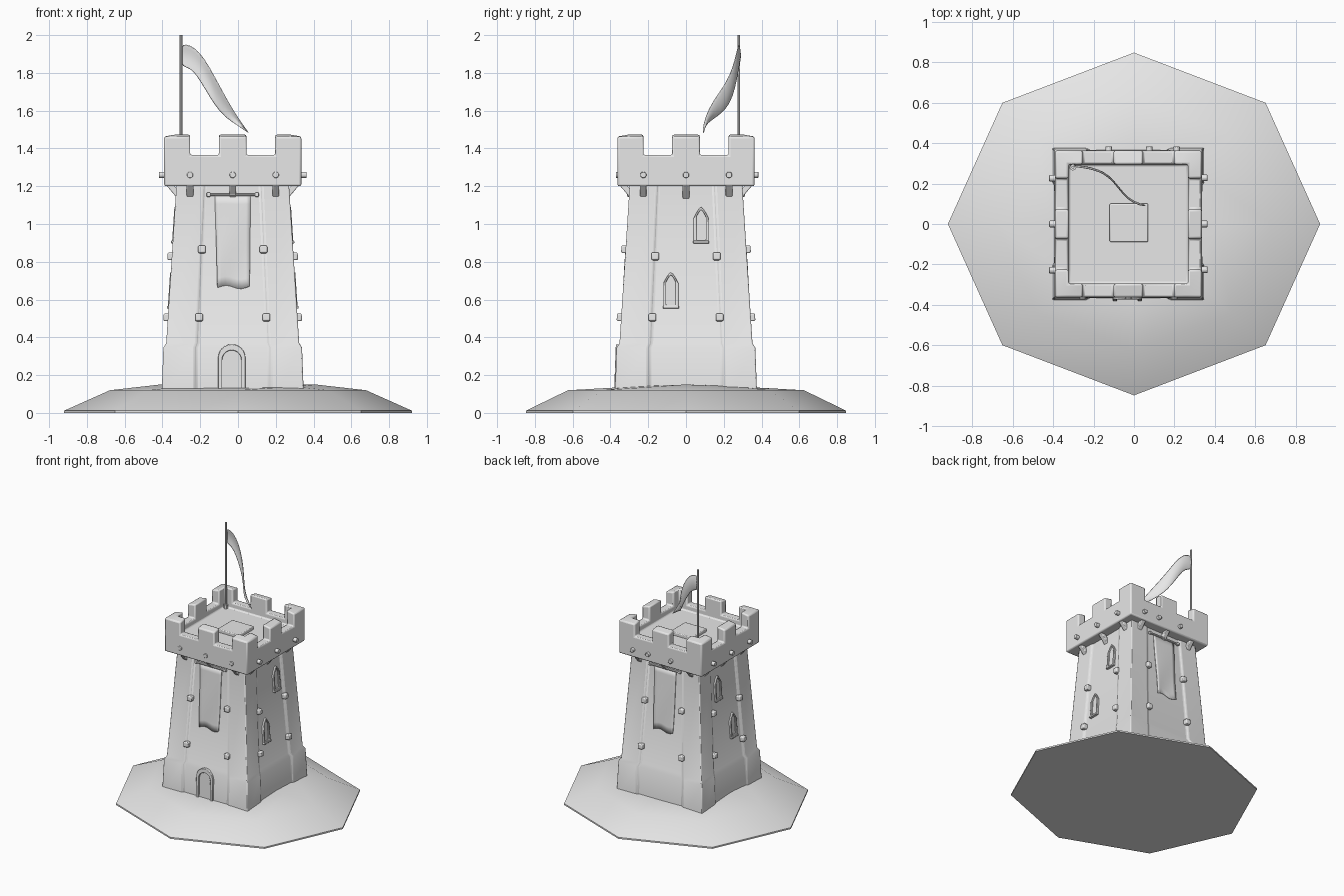
import bpy, bmesh, math
from mathutils import Matrix, Vector

if "Cube" in bpy.data.objects:
    bpy.data.objects.remove(bpy.data.objects["Cube"])

GREY = (0.8, 0.8, 0.8, 1)
stone = bpy.data.materials.new("stone_grey")
stone.use_nodes = True
stone.diffuse_color = GREY
stone.node_tree.nodes["Principled BSDF"].inputs["Base Color"].default_value = GREY

CENTRE = Vector((-0.028, 0, 0))   # tower axis
parts = []


def finish(bm, name, offset=CENTRE, bevel=0, matrix=None):
    if matrix:
        bm.transform(matrix)
    bmesh.ops.recalc_face_normals(bm, faces=bm.faces)
    mesh = bpy.data.meshes.new(name)
    bm.to_mesh(mesh)
    bm.free()
    mesh.materials.append(stone)
    obj = bpy.data.objects.new(name, mesh)
    obj.location = offset
    bpy.context.collection.objects.link(obj)
    if bevel:
        mod = obj.modifiers.new("bevel", "BEVEL")
        mod.width, mod.segments, mod.limit_method = bevel, 2, "ANGLE"
    parts.append(obj)
    return obj


def loft(rings, cap=True):
    """Skin closed rings of equal length."""
    bm = bmesh.new()
    loops = [[bm.verts.new(p) for p in ring] for ring in rings]
    n = len(loops[0])
    for a, b in zip(loops, loops[1:]):
        for i in range(n):
            j = (i + 1) % n
            bm.faces.new((a[i], a[j], b[j], b[i]))
    if cap:
        bm.faces.new(loops[0])
        bm.faces.new(loops[-1])
    return bm


def box(size, name, matrix, bevel=0):
    bm = bmesh.new()
    bmesh.ops.create_cube(bm, size=1, matrix=Matrix.Diagonal((*size, 1)))
    return finish(bm, name, bevel=bevel, matrix=matrix)


def rod(radius, length, name, matrix, sides=10, bevel=0):
    bm = bmesh.new()
    bmesh.ops.create_cone(bm, cap_ends=True, segments=sides, radius1=radius,
                          radius2=radius, depth=length)
    return finish(bm, name, bevel=bevel, matrix=matrix)


# Ground mound
def mound_ring(scale, z, ridge=0):
    angles = [math.tau * i / 8 for i in range(8)]
    return [(0.92 * scale * math.cos(a), 0.847 * scale * math.sin(a),
             z + ridge * math.cos(a) ** 2) for a in angles]


bm = loft([mound_ring(1, 0), mound_ring(1, 0.012), mound_ring(0.737, 0.12),
           mound_ring(0.45, 0.13, 0.02), mound_ring(0.1, 0.15)])
finish(bm, "ground_mound", Vector())


# Tower walls with proud corner piers
def section(z, half, mid):
    pts = []
    for k in range(4):
        turn = Matrix.Rotation(k * math.pi / 2, 3, "Z")
        for u, d in ((-half, half), (-mid - 0.015, half), (-mid, half - 0.01),
                     (mid, half - 0.01), (mid + 0.015, half)):
            pts.append(turn @ Vector((u, -d, z)))
    return pts


finish(loft([section(0.05, 0.378, 0.19), section(0.345, 0.367, 0.19),
             section(0.37, 0.352, 0.18), section(1.22, 0.297, 0.142)]),
       "tower_walls", bevel=0.006)


def on_wall(side, u, z, out=0.0, tilt=None):
    """Frame on a wall: x along it, -y outward, z up the slope."""
    slope = math.atan(0.055 / 0.84) if z > 0.37 else 0.037
    depth = 0.342 - 0.0655 * (z - 0.37) if z > 0.37 else 0.364 - 0.037 * (z - 0.13)
    return (Matrix.Rotation(side * math.pi / 2, 4, "Z")
            @ Matrix.Translation((u, -depth - out, z))
            @ Matrix.Rotation(-slope if tilt is None else tilt, 4, "X"))


# Battlements: a slab whose rim and merlons are extruded in steps
OUT, INN = 0.363, 0.295
cuts = [-OUT, -INN, -0.225, -0.073, 0.073, 0.225, INN, OUT]
bm = bmesh.new()
grid = [[bm.verts.new((x, y, 1.32)) for x in cuts] for y in cuts]
for j in range(7):
    for i in range(7):
        bm.faces.new((grid[j][i], grid[j][i + 1], grid[j + 1][i + 1], grid[j + 1][i]))


def raise_faces(faces, dz):
    out = bmesh.ops.extrude_face_region(bm, geom=faces)["geom"]
    bmesh.ops.delete(bm, geom=faces, context="FACES_ONLY")
    bmesh.ops.translate(bm, vec=(0, 0, dz),
                        verts=[g for g in out if isinstance(g, bmesh.types.BMVert)])
    return [g for g in out if isinstance(g, bmesh.types.BMFace)]


def reach(face):
    c = face.calc_center_median()
    return sorted((abs(c.x), abs(c.y)))


rim = raise_faces([f for f in bm.faces if reach(f)[1] > INN], 0.045)
raise_faces([f for f in rim if reach(f)[0] < 0.07 or reach(f)[0] > 0.225], 0.11)
for v in bm.verts:
    if v.co.z > 1.47 and max(abs(v.co.x), abs(v.co.y)) > 0.35:
        v.co.z -= 0.012
# outer skirt and underside
edge = [e for e in bm.edges if e.is_boundary]
low = bmesh.ops.extrude_edge_only(bm, edges=edge)["geom"]
for v in low:
    if isinstance(v, bmesh.types.BMVert):
        v.co.z = 1.2
bmesh.ops.holes_fill(bm, edges=[e for e in bm.edges if e.is_boundary], sides=0)
bmesh.ops.dissolve_limit(bm, angle_limit=0.02, verts=bm.verts, edges=bm.edges)
finish(bm, "battlements", bevel=0.01)

# Roof hatch
box((0.19, 0.19, 0.03), "roof_hatch", Matrix.Translation((0.003, 0.006, 1.33)), 0.006)

# Studs, corbels and wall bolts on every side
lay = Matrix.Rotation(math.pi / 2, 4, "X")
for side in range(4):
    turn = Matrix.Rotation(side * math.pi / 2, 4, "Z")
    stick = (0.008, 0.028, 0.02, 0.028)[side]
    spots = (-0.238, -0.103, 0.097) if side == 2 else (-0.226, 0, 0.228)
    for u in spots:
        rod(0.017, 0.04, "battlement_stud",
            turn @ Matrix.Translation((u, -OUT - stick + 0.02, 1.26)) @ lay, bevel=0.003)
    for u in (-0.226, 0, 0.228):
        box((0.036, 0.03, 0.1), "corbel", on_wall(side, u, 1.18, 0.022, 0.7), 0.005)
    for z, u in ((0.865 if side % 2 == 0 else 0.828, 0.163), (0.505, 0.178)):
        for s in (-1, 1):
            box((0.04, 0.05, 0.04), "wall_bolt", on_wall(side, s * u, z, 0.008), 0.007)


# Arched frames for door and windows
def arch(w, h, pointed, y):
    """Outline from lower right, over the top, to lower left."""
    rise = w * (0.75 if pointed else 0.5)
    pts = [(w / 2, y, 0)]
    for i in range(13):
        a = math.pi * i / 12
        x = math.cos(a) * w / 2
        top = 1 - (abs(math.cos(a)) ** 1.4) if pointed else math.sin(a)
        pts.append((x, y, h - rise + rise * top))
    return pts + [(-w / 2, y, 0)]


def arched_opening(name, w, h, border, depth, pointed, matrix):
    def inner(y):
        return [(x, yy, z + (border if pointed else -0.01))
                for x, yy, z in arch(w - 2 * border, h - 2 * border if pointed else h - border,
                                     pointed, y)]
    rings = [arch(w, h, pointed, 0.02), arch(w, h, pointed, -depth),
             inner(-depth), inner(0.02)]
    finish(loft(rings + rings[:1], cap=False), name + "_frame", bevel=0.003, matrix=matrix)
    finish(loft([inner(0.02), inner(-0.003)]), name + "_panel", matrix=matrix)


arched_opening("door", 0.145, 0.235, 0.022, 0.016, False, on_wall(0, -0.005, 0.128))
for side, s in ((1, 1), (3, -1)):
    for u, z in ((0.08, 0.9), (-0.08, 0.555)):
        arched_opening("window", 0.08, 0.19, 0.015, 0.014, True, on_wall(side, s * u, z))
        box((0.084, 0.03, 0.014), "window_sill", on_wall(side, s * u, z + 0.004, 0.004), 0.003)

# Hanging banners, front and back
for side in (0, 2):
    frame = on_wall(side, 0, 1.155, 0.012)
    rod(0.008, 0.27, "banner_rail", frame @ Matrix.Rotation(math.pi / 2, 4, "Y"))
    for s in (-1, 1):
        box((0.02, 0.02, 0.022), "banner_rail_end",
            frame @ Matrix.Translation((s * 0.128, 0, 0)), 0.004)
    bm = bmesh.new()
    rows = []
    for j in range(11):
        t = j / 10
        half = 0.095 - 0.01 * t
        rows.append([bm.verts.new((half * k / 4 + 0.004 * t,
                                   0.004 - 0.005 * math.sin(t * 5 + k / 2) * t,
                                   -0.49 * t - 0.009 * t * math.sin(k * 0.9)))
                     for k in range(-4, 5)])
    for a, b in zip(rows, rows[1:]):
        for i in range(8):
            bm.faces.new((a[i], a[i + 1], b[i + 1], b[i]))
    cloth = finish(bm, "hanging_banner", matrix=frame)
    cloth.modifiers.new("thickness", "SOLIDIFY").thickness = 0.004

# Flagpole and flag
pole = Matrix.Translation((-0.274, 0.28, 1.655))
rod(0.007, 0.69, "flagpole", pole, 8)
rod(0.016, 0.03, "flagpole_foot", Matrix.Translation((-0.274, 0.28, 1.335)), 8)

# stations: x, y, top z, bottom z
stations = [(-0.3, 0.282, 1.957, 1.83), (-0.25, 0.278, 1.95, 1.825),
            (-0.2, 0.268, 1.91, 1.757), (-0.15, 0.25, 1.835, 1.67),
            (-0.1, 0.21, 1.742, 1.597), (-0.05, 0.14, 1.65, 1.55),
            (0, 0.1, 1.565, 1.518), (0.058, 0.085, 1.485, 1.477)]
bm = bmesh.new()
cols = [[bm.verts.new((x, y + 0.012 * math.sin(k * math.pi / 3), hi + (lo - hi) * k / 3))
         for k in range(4)] for x, y, hi, lo in stations]
for a, b in zip(cols, cols[1:]):
    for i in range(3):
        bm.faces.new((a[i], b[i], b[i + 1], a[i + 1]))
flag = finish(bm, "flag", Vector())
flag.modifiers.new("thickness", "SOLIDIFY").thickness = 0.004
smooth = flag.modifiers.new("smooth", "SUBSURF")
smooth.levels = smooth.render_levels = 1

# Smooth shading with sharp edges kept
bpy.ops.object.select_all(action="DESELECT")
for obj in parts:
    obj.select_set(True)
bpy.context.view_layer.objects.active = parts[0]
bpy.ops.object.shade_smooth_by_angle(angle=math.radians(30))
